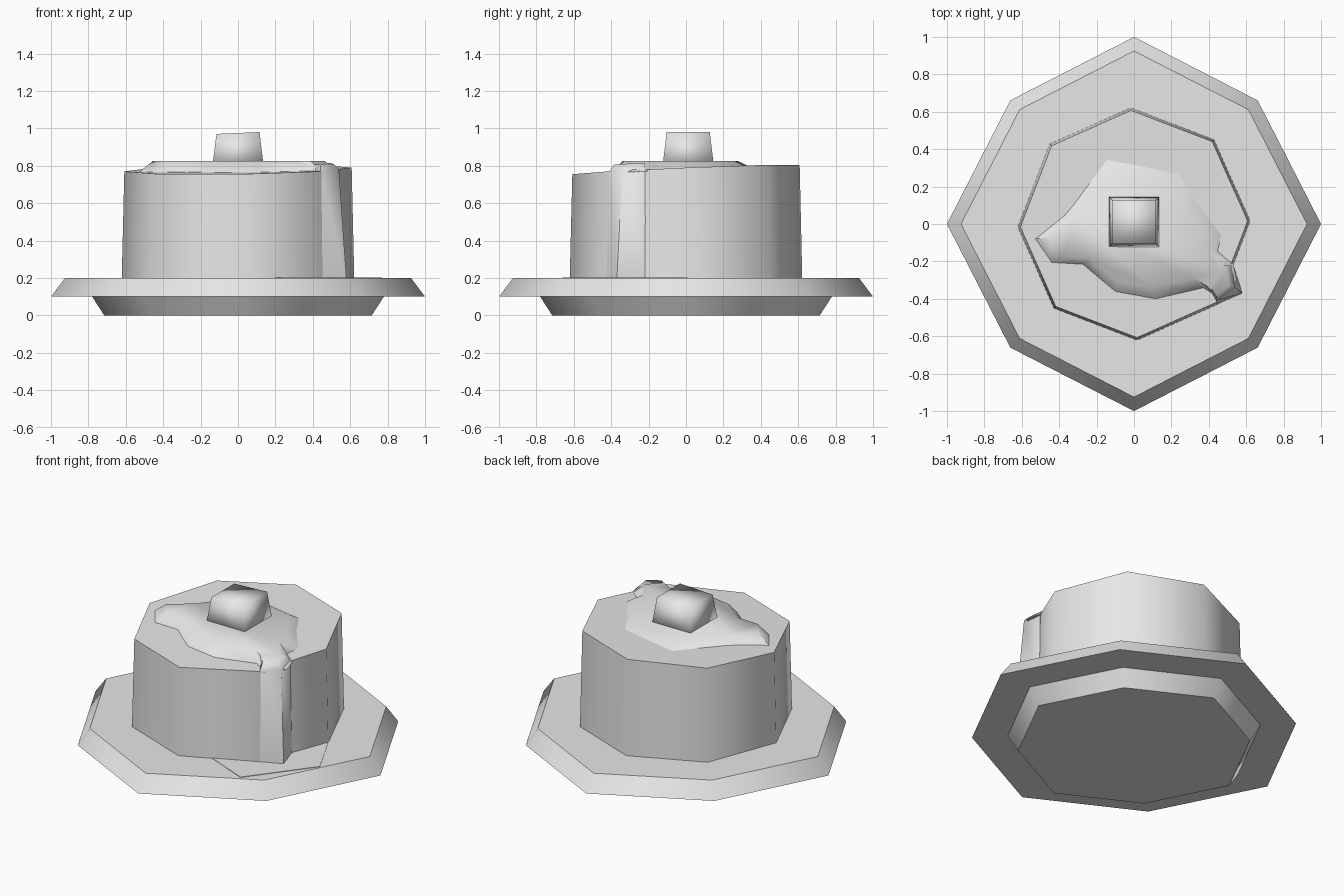
import bpy, bmesh, math
from mathutils import Vector

cube = bpy.data.objects.get("Cube")
if cube:
    bpy.data.objects.remove(cube, do_unlink=True)

grey = bpy.data.materials.new("plain_grey")
grey.use_nodes = True
grey.diffuse_color = (0.8, 0.8, 0.8, 1)
grey.node_tree.nodes["Principled BSDF"].inputs["Base Color"].default_value = (0.8, 0.8, 0.8, 1)


def loft(name, rings, angle=55):
    """Closed solid through rings of equal point count, bottom to top."""
    bm = bmesh.new()
    loops = [[bm.verts.new(p) for p in ring] for ring in rings]
    n = len(loops[0])
    for low, high in zip(loops, loops[1:]):
        for i in range(n):
            j = (i + 1) % n
            bm.faces.new((low[i], low[j], high[j], high[i]))
    bm.faces.new(loops[0][::-1])
    bm.faces.new(loops[-1])
    bmesh.ops.recalc_face_normals(bm, faces=bm.faces[:])
    mesh = bpy.data.meshes.new(name)
    bm.to_mesh(mesh)
    bm.free()
    mesh.materials.append(grey)
    obj = bpy.data.objects.new(name, mesh)
    bpy.context.collection.objects.link(obj)
    bpy.ops.object.select_all(action='DESELECT')
    obj.select_set(True)
    bpy.context.view_layer.objects.active = obj
    bpy.ops.object.shade_smooth_by_angle(angle=math.radians(angle))
    return obj


def octagon(r, z, diagonal=1.0, turn=0):
    """Eight points; the diagonal ones are scaled; z may be a function of x, y."""
    pts = []
    for i in range(8):
        a = math.radians(45 * i + turn)
        k = r * (diagonal if i % 2 else 1)
        x, y = k * math.cos(a), k * math.sin(a)
        pts.append((x, y, z(x, y) if callable(z) else z))
    return pts


def pudding_top(x, y):
    return 0.78 + 0.016 * x + 0.042 * y


# Plate: tapered foot below a wide bevelled rim
loft("plate_foot", [octagon(0.715, 0, 0.935), octagon(0.78, 0.1, 0.935)])
loft("plate_rim", [octagon(1, 0.1, 0.935), octagon(0.925, 0.2, 0.935)])

# Pudding: eight-sided, with a slightly tilted top
loft("pudding_body", [octagon(0.622, 0.19, turn=1.5),
                      octagon(0.608, pudding_top, turn=1.5)])

# Sauce blob spread over the top
outline = [(-.15, .36), (.02, .33), (.25, .28), (.34, .12), (.48, -.06), (.46, -.15),
           (.53, -.21), (.55, -.3), (.46, -.4), (.38, -.35), (.12, -.41), (-.1, -.37),
           (-.28, -.22), (-.45, -.21), (-.54, -.08), (-.38, .05)]
base = [(x, y, pudding_top(x, y) - 0.01) for x, y in outline]
crown = [(x * 0.84, y * 0.8 - 0.01, 0.826) for x, y in outline]
loft("sauce_top", [base, crown], 60)

# Sauce drip running down the side
loft("sauce_drip", [
    [(.53, -.215, .19), (.58, -.37, .19), (.42, -.44, .19), (.35, -.25, .19)],
    [(.52, -.22, .78), (.54, -.34, .78), (.44, -.41, .77), (.35, -.25, .78)],
    [(.49, -.22, .815), (.51, -.33, .81), (.44, -.385, .805), (.35, -.25, .815)]])

# Thin sauce puddle on the plate
puddle = [(.17, -.53), (.48, -.66), (.77, -.28), (.62, .02), (.3, -.2)]
loft("sauce_puddle", [[(x, y, z) for x, y in puddle] for z in (0.197, 0.203)])

# Blocky fruit on top
def square(r, z, lean=0):
    return [(sx * r, sy * r + 0.012, z + lean * sx)
            for sx, sy in ((-1, -1), (1, -1), (1, 1), (-1, 1))]


loft("fruit_topping", [square(0.138, 0.79), square(0.115, 0.975, 0.005)], 180)
